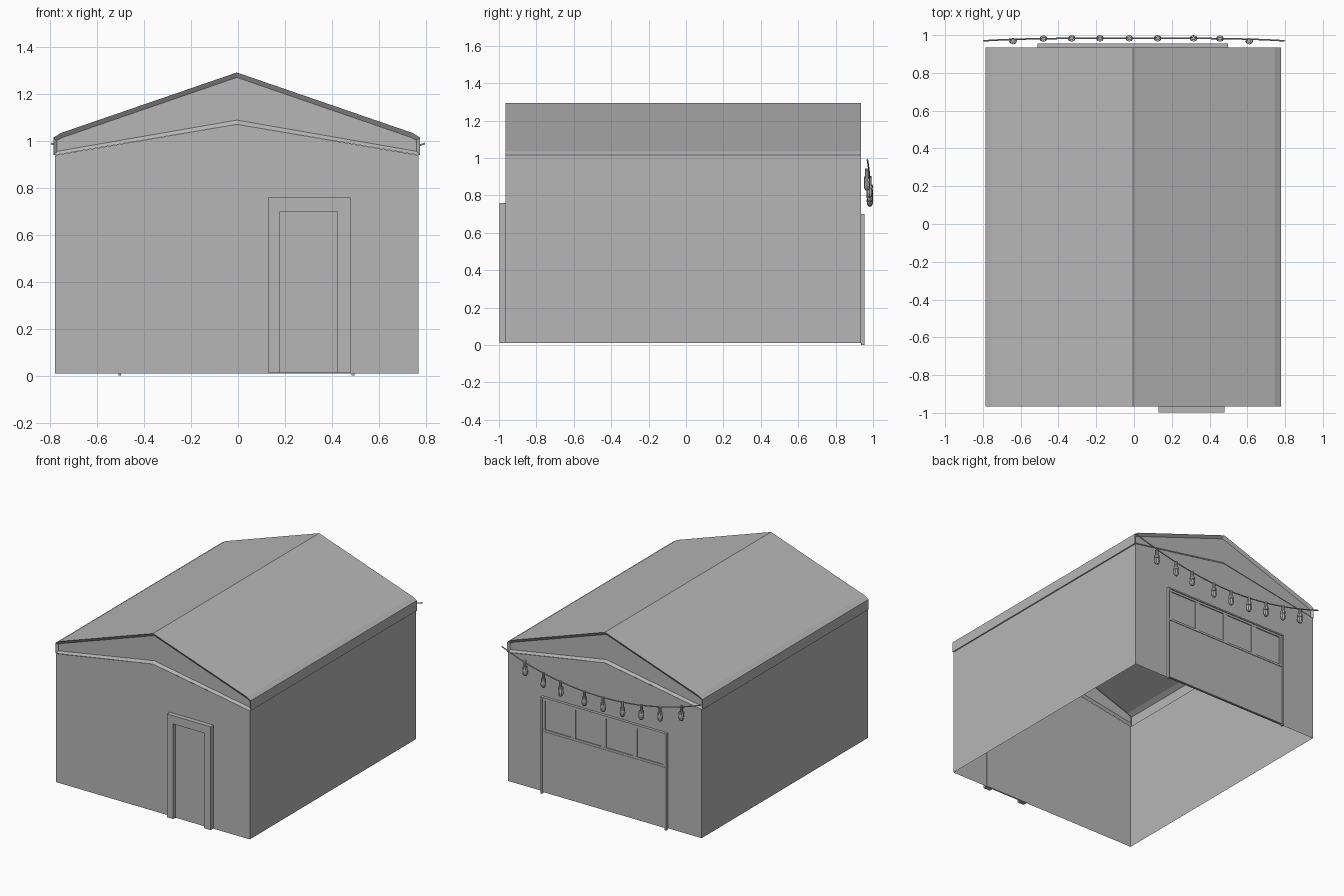
import bpy, bmesh, math
from mathutils import Matrix, Vector

if "Cube" in bpy.data.objects:
    bpy.data.objects.remove(bpy.data.objects["Cube"], do_unlink=True)

grey = bpy.data.materials.new("plain_grey")
grey.use_nodes = True
colour = (0.47, 0.47, 0.47, 1)
grey.diffuse_color = colour
grey.node_tree.nodes["Principled BSDF"].inputs["Base Color"].default_value = colour

CX = -0.005               # centre line of the building
FRONT, BACK = -0.965, 0.935


def finish(bm, name):
    me = bpy.data.meshes.new(name)
    bm.to_mesh(me)
    bm.free()
    me.materials.append(grey)
    ob = bpy.data.objects.new(name, me)
    bpy.context.collection.objects.link(ob)
    return ob


def add_box(bm, x0, x1, y0, y1, z0, z1):
    size = Vector((x1 - x0, y1 - y0, z1 - z0))
    mid = Vector((x0 + x1, y0 + y1, z0 + z1)) / 2
    bmesh.ops.create_cube(bm, size=1, matrix=Matrix.Translation(mid) @ Matrix.Diagonal((*size, 1)))


def mirrored(half):
    """Outline from a left half that ends on the centre line."""
    return [(CX - x, z) for x, z in half] + [(CX + x, z) for x, z in reversed(half[:-1])]


def ring(bm, points, y):
    return [bm.verts.new((x, y, z)) for x, z in points]


def strip(bm, a, b, closed=False):
    for i in range(len(a) - (0 if closed else 1)):
        j = (i + 1) % len(a)
        bm.faces.new((a[i], a[j], b[j], b[i]))


# Side walls and roof: open sheets swept from front to back
def sweep(name, profile_pairs):
    bm = bmesh.new()
    for pts in profile_pairs:
        strip(bm, ring(bm, pts, FRONT), ring(bm, pts, BACK))
    bmesh.ops.recalc_face_normals(bm, faces=bm.faces)
    return finish(bm, name)


eave = [(0.775, 0.94), (0.782, 0.942), (0.782, 1.015), (0.75, 1.035), (0, 1.293)]
for sign, side in ((1, "left"), (-1, "right")):
    sweep(side + "_wall", [[(CX + sign * 0.775, 0.01), (CX + sign * 0.775, 0.94)]])
sweep("roof", [mirrored(eave)])

# End walls, each with a bevelled, recessed gable panel
wall = mirrored([(0.775, 0.01), (0.775, 0.94), (0, 1.072)])
outer = mirrored([(0.782, 0.94), (0.782, 1.015), (0.75, 1.035), (0, 1.293)]) + [(CX, 1.072)]
inner = mirrored([(0.766, 0.957), (0.766, 1.004), (0.74, 1.017), (0, 1.272)]) + [(CX, 1.09)]
for name, y, inward in (("front", FRONT, 1), ("back", BACK, -1)):
    bm = bmesh.new()
    bm.faces.new(ring(bm, wall, y))
    finish(bm, name + "_wall")
    bm = bmesh.new()
    rim, panel = ring(bm, outer, y), ring(bm, inner, y + inward * 0.015)
    strip(bm, rim, panel, closed=True)
    bm.faces.new(panel)
    bmesh.ops.recalc_face_normals(bm, faces=bm.faces)
    finish(bm, name + "_gable")

# Front door: raised frame around a recessed leaf
bm = bmesh.new()
for x0, x1 in ((0.13, 0.18), (0.425, 0.48)):
    add_box(bm, x0, x1, -0.998, FRONT + 0.003, 0.012, 0.70)
add_box(bm, 0.13, 0.48, -0.998, FRONT + 0.003, 0.70, 0.76)
finish(bm, "door_frame")
bm = bmesh.new()
add_box(bm, 0.18, 0.425, -0.972, FRONT + 0.003, 0.012, 0.70)
finish(bm, "door_leaf")

# Garage door: slab, outer frame, lower panel and four framed windows
bm = bmesh.new()
add_box(bm, -0.50, 0.49, BACK - 0.003, 0.942, 0.01, 0.695)
finish(bm, "garage_door_slab")
bm = bmesh.new()
for x in (-0.51, 0.485):
    add_box(bm, x, x + 0.012, BACK, 0.955, 0.0, 0.70)
add_box(bm, -0.51, 0.497, BACK, 0.955, 0.69, 0.70)
finish(bm, "garage_door_frame")
bm = bmesh.new()
add_box(bm, -0.498, 0.485, 0.94, 0.948, 0.012, 0.45)
finish(bm, "garage_door_panel")
bm = bmesh.new()
step = 0.983 / 4
for z0, z1 in ((0.452, 0.467), (0.675, 0.69)):
    add_box(bm, -0.498, 0.485, 0.94, 0.949, z0, z1)
for i in range(5):
    x = -0.498 + i * step
    add_box(bm, max(x - 0.018, -0.498), min(x + 0.018, 0.485), 0.94, 0.948, 0.46, 0.68)
finish(bm, "garage_window_frame")


# String of lights sagging across the back
def cable_point(x):
    t = x / 0.795
    return Vector((x, 0.983 - 0.013 * t ** 4, 0.845 + 0.145 * t * t))


curve = bpy.data.curves.new("light_cable", "CURVE")
curve.dimensions = "3D"
curve.bevel_depth = 0.004
curve.bevel_resolution = 1
curve.use_fill_caps = True
spline = curve.splines.new("POLY")
spline.points.add(24)
for i, p in enumerate(spline.points):
    p.co = (*cable_point(-0.797 + 1.594 * i / 24), 1)
curve.materials.append(grey)
bpy.context.collection.objects.link(bpy.data.objects.new("light_cable", curve))

for i, x in enumerate((-0.64, -0.48, -0.33, -0.18, -0.025, 0.125, 0.315, 0.455, 0.61)):
    top = cable_point(x)
    if i in (0, 8):
        top.y = 0.968
    bm = bmesh.new()
    for radius, depth, drop in ((0.010, 0.045, 0.018), (0.017, 0.018, 0.048)):
        bmesh.ops.create_cone(bm, cap_ends=True, segments=8, radius1=radius, radius2=radius, depth=depth,
                              matrix=Matrix.Translation(top - Vector((0, 0, drop))))
    bmesh.ops.create_uvsphere(bm, u_segments=8, v_segments=6, radius=0.018,
                              matrix=Matrix.Translation(top - Vector((0, 0, 0.078)))
                              @ Matrix.Diagonal((1.15, 0.95, 1.6, 1)))
    finish(bm, f"light_bulb_{i + 1}")
